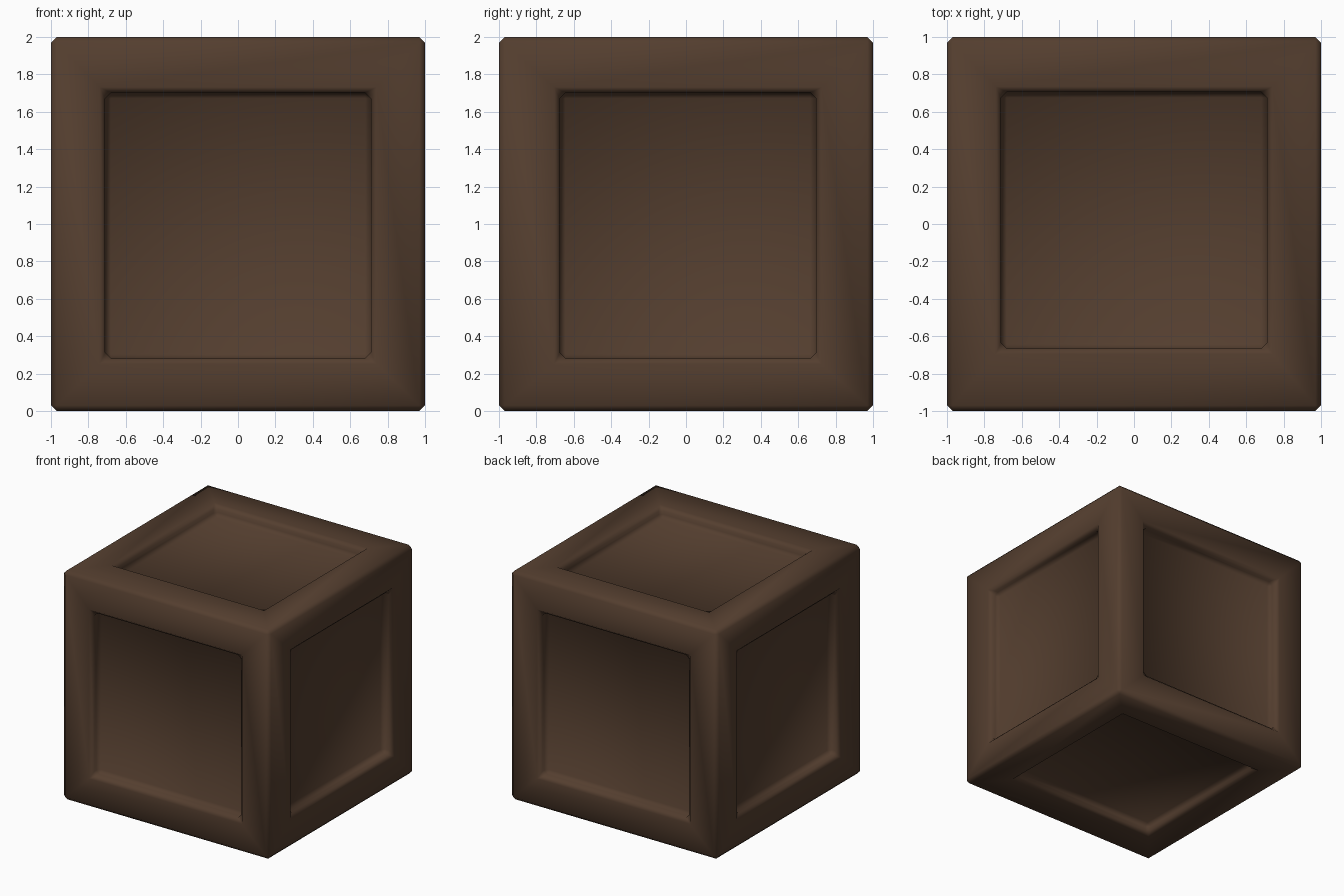
import bpy
import bmesh
from mathutils import Vector

# Remove the default cube
old = bpy.data.objects.get("Cube")
if old:
    bpy.data.objects.remove(old, do_unlink=True)

DEPTH = 0.09
BEVEL = 0.03

# Panel rectangle for each face axis: other axis -> (centre, half size), z from crate middle
PANELS = {
    0: {1: (0.01, 0.685), 2: (-0.008, 0.71)},
    1: {0: (0.0, 0.71), 2: (-0.008, 0.71)},
    2: {0: (0.0, 0.71), 1: (0.02, 0.685)},
}


def flat_material(name, colour):
    mat = bpy.data.materials.new(name)
    mat.use_nodes = True
    mat.diffuse_color = colour
    mat.node_tree.nodes["Principled BSDF"].inputs["Base Color"].default_value = colour
    return mat


def recess_panel(bm, face):
    """Inset a face to its panel rectangle and sink it."""
    normal = face.normal.copy()
    axis = max(range(3), key=lambda i: abs(normal[i]))
    bmesh.ops.inset_individual(bm, faces=[face], thickness=0.3)
    for v in face.verts:
        for i, (centre, half) in PANELS[axis].items():
            v.co[i] = centre + (half if v.co[i] > 0 else -half)
    floor = bmesh.ops.extrude_discrete_faces(bm, faces=[face])["faces"][0]
    bmesh.ops.translate(bm, verts=floor.verts, vec=-normal * DEPTH)


# Crate body with a sunken panel on every side
bm = bmesh.new()
bmesh.ops.create_cube(bm, size=2.0)
bm.normal_update()
for side in list(bm.faces):
    recess_panel(bm, side)
bm.normal_update()

# Chamfer the outer edges, panel rims and panel floors
sharp = [e for e in bm.edges if e.is_manifold and e.calc_face_angle() > 0.5]
bmesh.ops.bevel(bm, geom=sharp, offset=BEVEL, offset_type='OFFSET',
                segments=1, profile=0.5, affect='EDGES', clamp_overlap=True)
bmesh.ops.recalc_face_normals(bm, faces=bm.faces)
bmesh.ops.translate(bm, verts=bm.verts, vec=Vector((0, 0, 1)))
for f in bm.faces:
    f.smooth = True

mesh = bpy.data.meshes.new("crate")
bm.to_mesh(mesh)
bm.free()
mesh.materials.append(flat_material("dark brown wood", (0.088, 0.048, 0.028, 1.0)))
crate = bpy.data.objects.new("crate", mesh)
bpy.context.collection.objects.link(crate)
